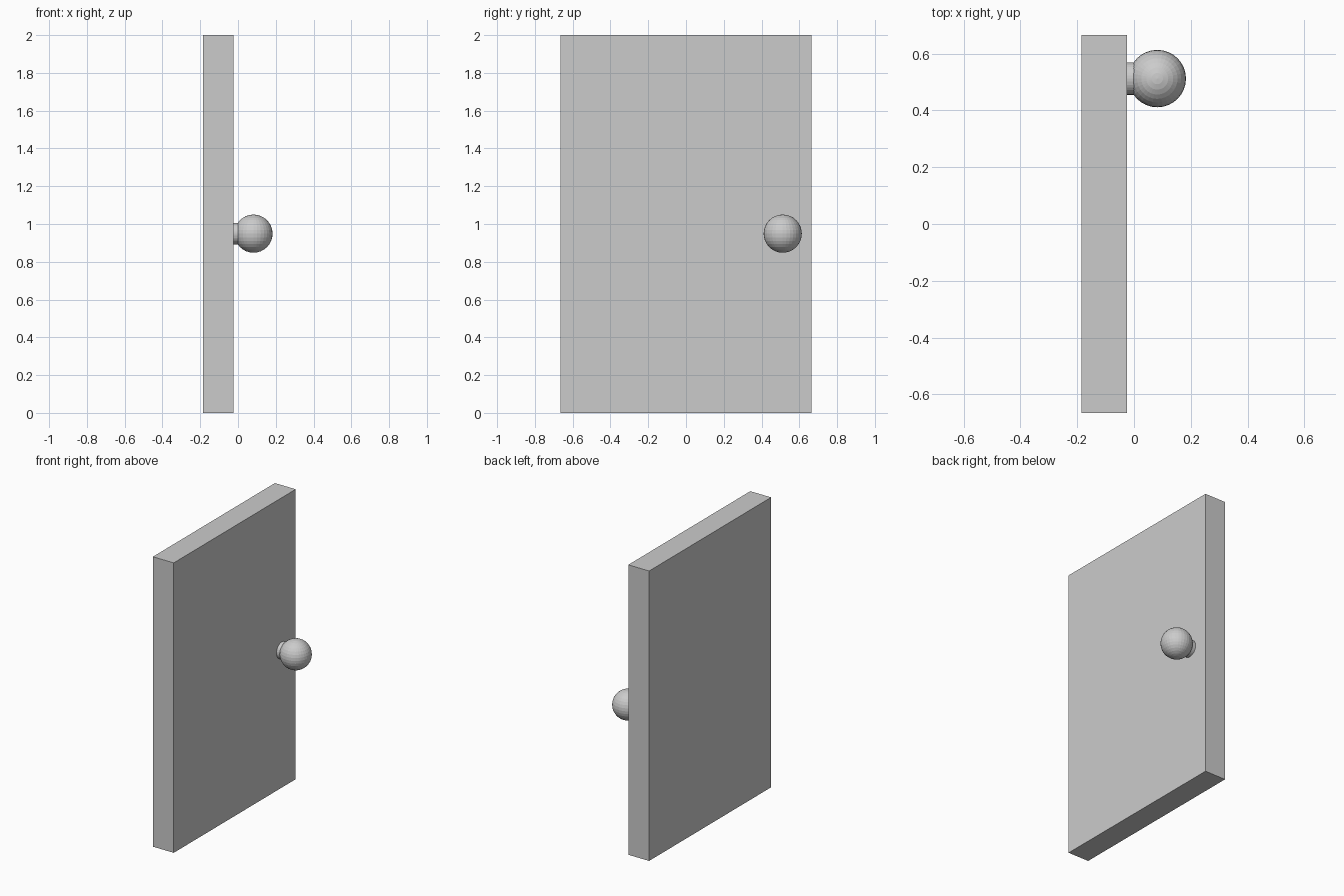
import bpy
from math import pi

if "Cube" in bpy.data.objects:
    bpy.data.objects.remove(bpy.data.objects["Cube"])

KNOB_Y, KNOB_Z = 0.512, 0.949

# Door slab
bpy.ops.mesh.primitive_cube_add(size=1, location=(-0.1045, 0, 1))
door = bpy.context.object
door.name = "door_panel"
door.dimensions = (0.159, 1.33, 2)
bpy.ops.object.transform_apply(location=False, rotation=False, scale=True)

# Short neck joining the knob to the door face
bpy.ops.mesh.primitive_cylinder_add(vertices=32, radius=0.057, depth=0.06,
                                    location=(0, KNOB_Y, KNOB_Z),
                                    rotation=(0, pi / 2, 0))
bpy.context.object.name = "knob_neck"

# Round faceted knob
bpy.ops.mesh.primitive_uv_sphere_add(segments=32, ring_count=16, radius=0.101,
                                     location=(0.082, KNOB_Y, KNOB_Z))
bpy.context.object.name = "door_knob"
